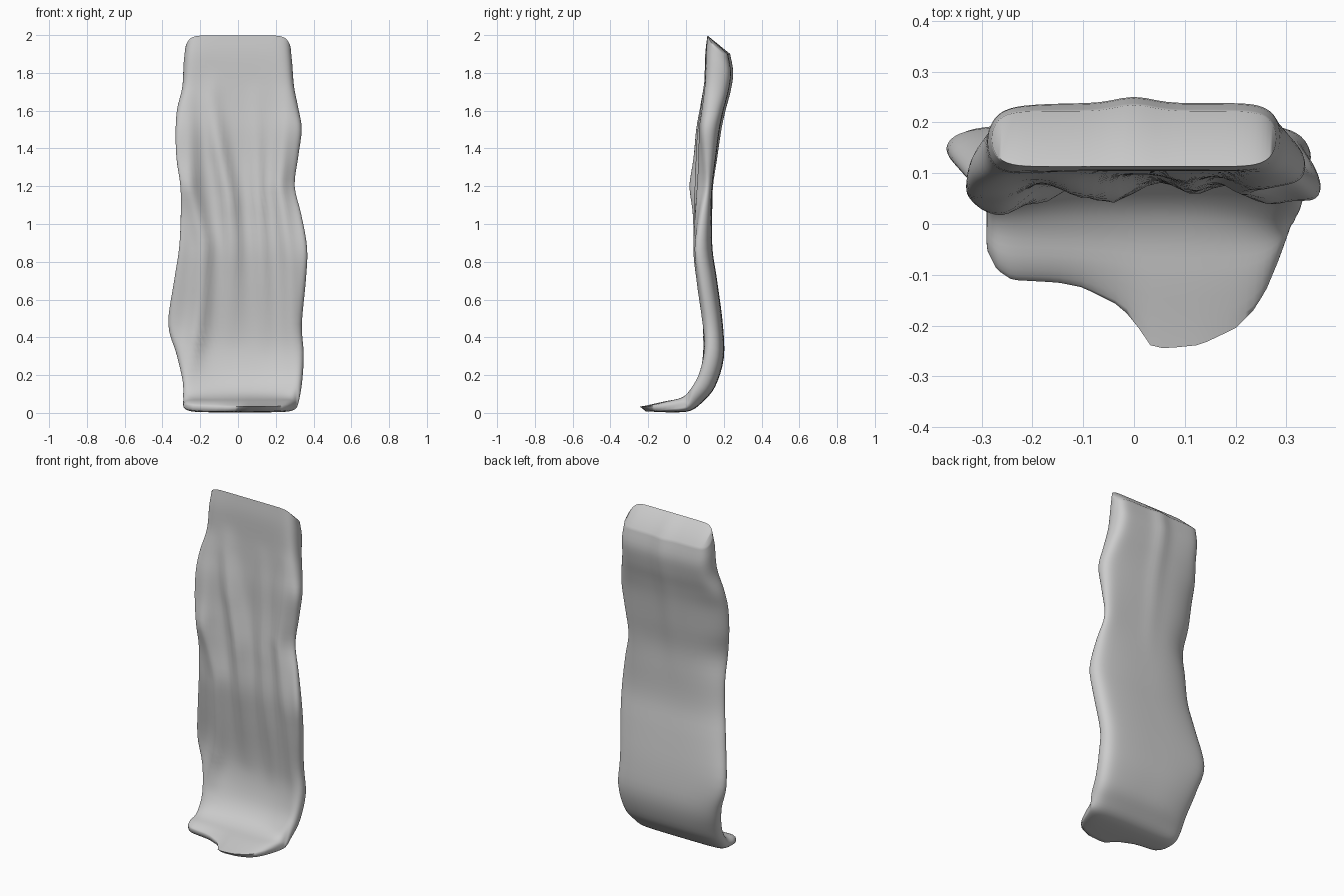
import bpy, math

if "Cube" in bpy.data.objects:
    bpy.data.objects.remove(bpy.data.objects["Cube"])

# Stations from the top edge down to the foot lip:
# front y, front z, back y, back z, left x, right x, left curl, right curl
ROWS = [
    (.113, 1.998, .222, 1.90, -.280, .280, .00, .00),
    (.105, 1.90, .238, 1.80, -.288, .287, .01, .00),
    (.105, 1.75, .225, 1.70, -.295, .297, .02, .01),
    (.102, 1.62, .200, 1.60, -.322, .320, .04, .02),
    (.098, 1.50, .180, 1.50, -.330, .337, .06, .035),
    (.098, 1.35, .160, 1.35, -.326, .318, .07, .02),
    (.093, 1.20, .140, 1.20, -.305, .300, .075, .005),
    (.090, 1.05, .138, 1.05, -.303, .335, .05, .035),
    (.085, 0.87, .140, 0.87, -.312, .366, .035, .06),
    (.100, 0.70, .165, 0.70, -.338, .359, .025, .055),
    (.125, 0.47, .195, 0.47, -.369, .338, .012, .045),
    (.125, 0.33, .200, 0.29, -.325, .348, .03, .045),
    (.095, 0.20, .155, 0.14, -.293, .340, .04, .05),
    (.045, 0.12, .090, 0.06, -.290, .328, .02, .05),
    (-.02, 0.08, .025, 0.012, -.290, .318, .0, .02),
    (-.11, 0.06, -.07, 0.003, -.290, .312, .0, .0),
    (-.215, 0.033, -.193, 0.008, -.287, .305, .0, .0),
]
# Front outline of the foot: x, y
LIP = [(-.29, -.05), (-.27, -.09), (-.24, -.11), (-.15, -.115), (-.1, -.125),
       (-.03, -.16), (0, -.19), (.03, -.238), (.06, -.245), (.13, -.238),
       (.2, -.205), (.235, -.17), (.26, -.13), (.285, -.07), (.31, 0)]
# Cloth folds: (z, x) path, (z, height) profile, width
FOLDS = [
    ([(.3, -.24), (.55, -.20), (.9, -.18), (1.2, -.25), (1.7, -.25)],
     [(.2, 0), (.4, .035), (.9, .035), (1.2, .035), (1.75, 0)], .05),
    ([(.5, -.03), (.9, -.03), (1.15, -.05), (1.4, -.10), (1.65, -.14)],
     [(.35, 0), (.7, .02), (1.1, .05), (1.4, .045), (1.8, 0)], .05),
    ([(.5, .14), (1.1, .11), (1.7, .09)],
     [(.3, 0), (.7, .02), (1.1, .03), (1.75, 0)], .04),
    ([(.4, .28), (.8, .27), (1.2, .22), (1.6, .25)],
     [(.2, 0), (.5, .015), (1.2, .035), (1.75, 0)], .045),
]
ACROSS, STEPS = 40, 4


def lerp_table(table, t):
    if t <= table[0][0]:
        return table[0][1]
    for (a, va), (b, vb) in zip(table, table[1:]):
        if t <= b:
            return va + (vb - va) * (t - a) / (b - a)
    return table[-1][1]


def smooth_rows():
    """Catmull-Rom interpolation of the stations."""
    out = []
    for i in range(len(ROWS) - 1):
        p = [ROWS[max(0, min(len(ROWS) - 1, i + k))] for k in (-1, 0, 1, 2)]
        for s in range(STEPS):
            t = s / STEPS
            out.append([.5 * (2 * b + (c - a) * t + (2*a - 5*b + 4*c - d) * t * t
                              + (3*b - a - 3*c + d) * t ** 3) for a, b, c, d in zip(*p)])
    out.append(list(ROWS[-1]))
    return out


def fold_height(x, z):
    return sum(lerp_table(height, z) * math.exp(-((x - lerp_table(path, z)) / w) ** 2)
               for path, height, w in FOLDS)


def section(row):
    """Closed cross-section: front left to right, then back right to left."""
    yf, zf, yb, zb, xl, xr, cl, cr = row
    ring = []
    for k in range(2 * ACROSS):
        u = -math.cos(math.pi * k / ACROSS)
        x = (xl + xr) / 2 + u * (xr - xl) / 2
        round_off = math.sqrt(max(0, 1 - abs(u) ** 12))
        side = round_off if k < ACROSS else -round_off
        f = .5 + .5 * side
        y = yb + (yf - yb) * f
        z = zb + (zf - zb) * f
        if zf > 1.9:                      # soften the upper corners
            z -= .03 * abs(u) ** 12 * (zf - 1.9) / .1
        curl = cl if u < 0 else cr * (.7 + .3 * side)
        y -= curl * abs(u) ** 3
        if side > 0:
            y -= fold_height(x, z) * side
        else:
            y += .012 * math.exp(-(x / .05) ** 2) * max(0, min(1, (zb - 1) / .8))
        if y < .05 and zf < .14:          # ease the foot into its outline
            s = min(1, (.05 - y) / .265)
            d = .05 - lerp_table(LIP, x)
            y = .05 - d * (1 - (1 - s) ** (.265 / d))
            z += .015 * abs(u) ** 5 * s
        ring.append((x, y, max(0, z)))
    return ring


# Draped cloth panel
verts, faces = [], []
n = 2 * ACROSS
rings = [section(r) for r in smooth_rows()]
for ring in rings:
    verts += ring
for r in range(len(rings) - 1):
    for k in range(n):
        j = (k + 1) % n
        faces.append((r * n + k, (r + 1) * n + k, (r + 1) * n + j, r * n + j))

# End caps as strips between front and back
for base, top in ((0, True), ((len(rings) - 1) * n, False)):
    for k in range(ACROSS):
        q = [base + k, base + k + 1, base + (n - k - 1) % n, base + (n - k) % n]
        q = list(dict.fromkeys(q))
        faces.append(q if top else q[::-1])

mesh = bpy.data.meshes.new("cloth_panel")
mesh.from_pydata(verts, [], faces)
mesh.validate()
mesh.update()
cloth = bpy.data.objects.new("cloth_panel", mesh)
bpy.context.collection.objects.link(cloth)

grey = bpy.data.materials.new("light_grey")
grey.diffuse_color = (.6, .6, .6, 1)
grey.use_nodes = True
grey.node_tree.nodes["Principled BSDF"].inputs["Base Color"].default_value = grey.diffuse_color
mesh.materials.append(grey)

bpy.context.view_layer.objects.active = cloth
cloth.select_set(True)
bpy.ops.object.shade_smooth_by_angle(angle=math.radians(75))
